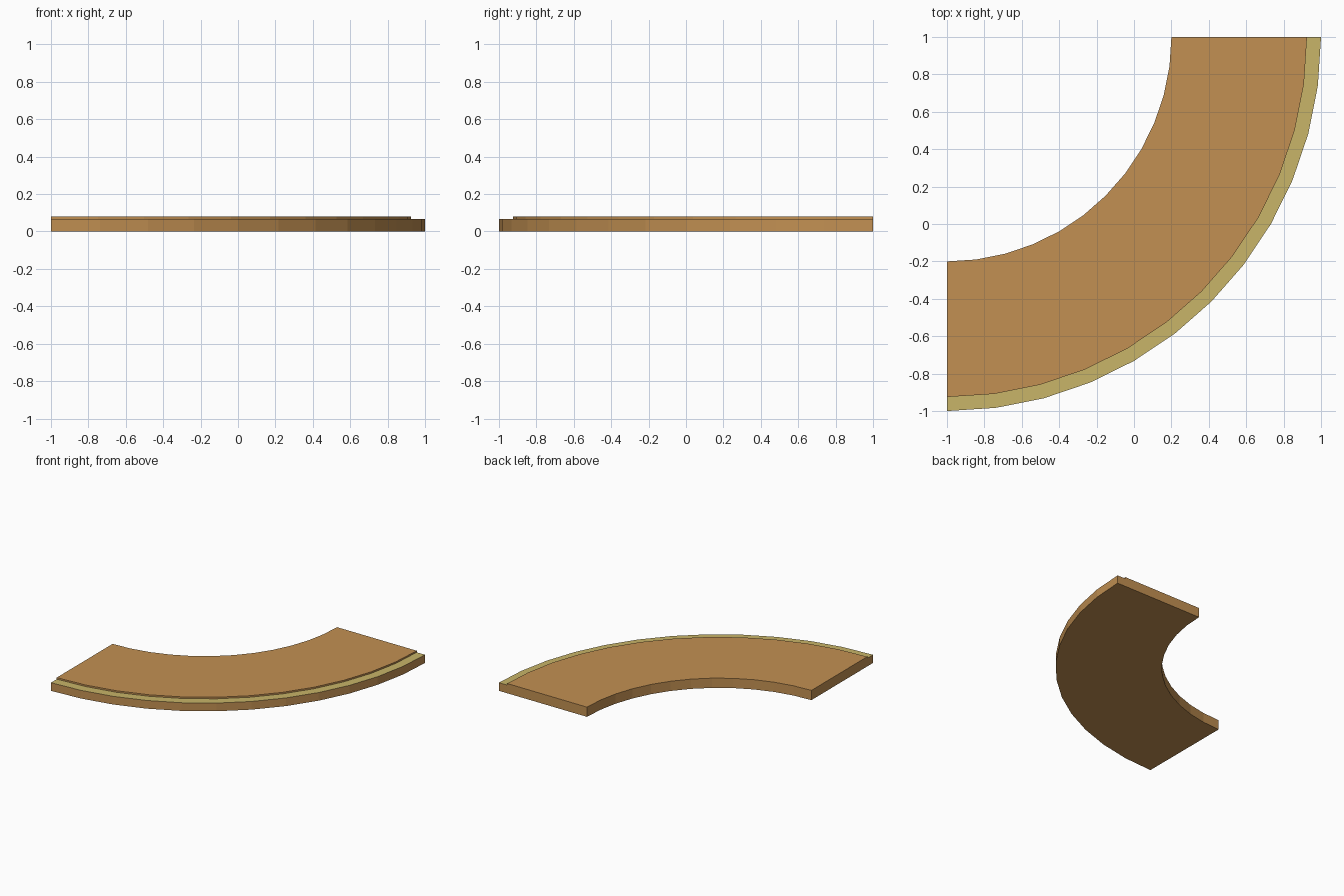
import bpy, bmesh, math

if "Cube" in bpy.data.objects:
    bpy.data.objects.remove(bpy.data.objects["Cube"])

STEPS = 12              # segments in the quarter turn
CENTRE = (-1.0, 1.0)    # centre of the arcs

# Stepped cross-section: (radius, height)
PROFILE = [(1.2, 0.0), (2.0, 0.0), (2.0, 0.067),
           (1.925, 0.067), (1.925, 0.08), (1.2, 0.08)]
LEDGE = 2               # profile edge that forms the pale ledge


def material(name, colour):
    m = bpy.data.materials.new(name)
    m.diffuse_color = (*colour, 1)
    m.use_nodes = True
    m.node_tree.nodes["Principled BSDF"].inputs["Base Color"].default_value = m.diffuse_color
    return m


# Sweep the cross-section through a quarter circle
bm = bmesh.new()
rings = []
for i in range(STEPS + 1):
    a = -math.pi / 2 + math.pi / 2 * i / STEPS
    rings.append([bm.verts.new((CENTRE[0] + r * math.cos(a),
                                CENTRE[1] + r * math.sin(a), z))
                  for r, z in PROFILE])

n = len(PROFILE)
for a, b in zip(rings, rings[1:]):
    for k in range(n):
        j = (k + 1) % n
        f = bm.faces.new((a[k], a[j], b[j], b[k]))
        f.material_index = 1 if k == LEDGE else 0

# End caps
bm.faces.new(rings[0])
bm.faces.new(rings[-1])
bmesh.ops.recalc_face_normals(bm, faces=bm.faces)

mesh = bpy.data.meshes.new("curved_slab")
bm.to_mesh(mesh)
bm.free()
mesh.materials.append(material("tan brown", (0.54, 0.28, 0.085)))
mesh.materials.append(material("pale yellow edge", (0.58, 0.46, 0.14)))
slab = bpy.data.objects.new("curved_slab", mesh)
bpy.context.collection.objects.link(slab)
